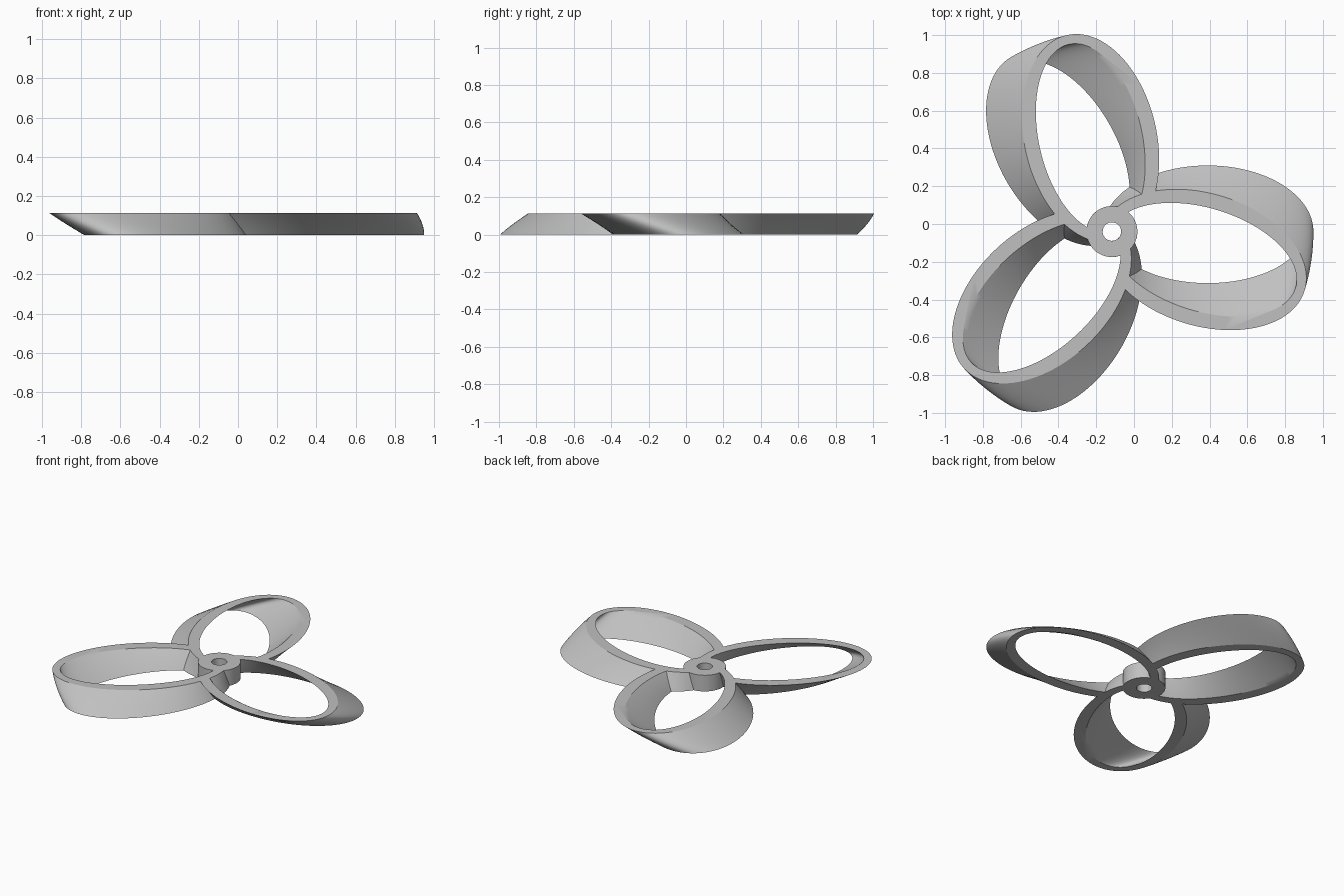
import bpy, bmesh, math
from mathutils import Matrix, Vector

cube = bpy.data.objects.get("Cube")
if cube:
    bpy.data.objects.remove(cube, do_unlink=True)

HEIGHT = 0.113
TWIST = math.radians(-17.1)      # rotation from bottom to top
HUB = Vector((-0.117, -0.04, 0))
BLADES = 3
LAYERS = 8


def prism(name, rx, ry, cx=0.0, angle=0.0, extra=0.0, sides=96):
    """Upright elliptical cylinder, centred cx from the hub axis, turned by angle."""
    bm = bmesh.new()
    bmesh.ops.create_cone(bm, cap_ends=True, segments=sides, radius1=1, radius2=1,
                          depth=HEIGHT + 2 * extra)
    bm.transform(Matrix.Rotation(angle, 4, 'Z')
                 @ Matrix.Translation((cx, 0, HEIGHT / 2))
                 @ Matrix.Diagonal((rx, ry, 1, 1)))
    mesh = bpy.data.meshes.new(name)
    bm.to_mesh(mesh)
    bm.free()
    ob = bpy.data.objects.new(name, mesh)
    bpy.context.collection.objects.link(ob)
    return ob


def combine(target, other, operation):
    """Apply a boolean to target and discard the other solid."""
    mod = target.modifiers.new("combine", 'BOOLEAN')
    mod.operation = operation
    mod.solver = 'EXACT'
    mod.object = other
    bpy.context.view_layer.update()
    deps = bpy.context.evaluated_depsgraph_get()
    mesh = bpy.data.meshes.new_from_object(target.evaluated_get(deps))
    target.modifiers.clear()
    target.data = mesh
    bpy.data.objects.remove(other, do_unlink=True)


# Hub
propeller = prism("propeller", 0.135, 0.135, sides=64)

# Looped blades: each is an elliptical ring, trimmed inside its neighbour's opening
step = math.tau / BLADES
for i in range(BLADES):
    a = i * step
    ring = prism("blade_ring", 0.56, 0.35, 0.507, a)
    combine(ring, prism("opening", 0.51, 0.273, 0.507, a, 0.05), 'DIFFERENCE')
    combine(ring, prism("trim", 0.525, 0.29, 0.507, a - step, 0.05), 'DIFFERENCE')
    combine(propeller, ring, 'UNION')

# Shaft hole
combine(propeller, prism("shaft_hole", 0.049, 0.049, extra=0.05, sides=48), 'DIFFERENCE')

# Slice into layers, then twist about the hub axis
bm = bmesh.new()
bm.from_mesh(propeller.data)
bmesh.ops.remove_doubles(bm, verts=bm.verts, dist=1e-5)
for k in range(1, LAYERS):
    bmesh.ops.bisect_plane(bm, geom=bm.verts[:] + bm.edges[:] + bm.faces[:], dist=1e-6,
                           plane_co=(0, 0, HEIGHT * k / LAYERS), plane_no=(0, 0, 1))
for v in bm.verts:
    v.co = Matrix.Rotation(TWIST * v.co.z / HEIGHT, 3, 'Z') @ v.co + HUB
bmesh.ops.recalc_face_normals(bm, faces=bm.faces)
bm.to_mesh(propeller.data)
bm.free()

# Single grey material
grey = bpy.data.materials.new("light grey")
grey.use_nodes = True
colour = (0.53, 0.53, 0.53, 1)
grey.diffuse_color = colour
grey.node_tree.nodes["Principled BSDF"].inputs["Base Color"].default_value = colour
propeller.data.materials.clear()
propeller.data.materials.append(grey)
for p in propeller.data.polygons:
    p.material_index = 0

bpy.ops.object.select_all(action='DESELECT')
propeller.select_set(True)
bpy.context.view_layer.objects.active = propeller
bpy.ops.object.shade_smooth_by_angle(angle=math.radians(30))
